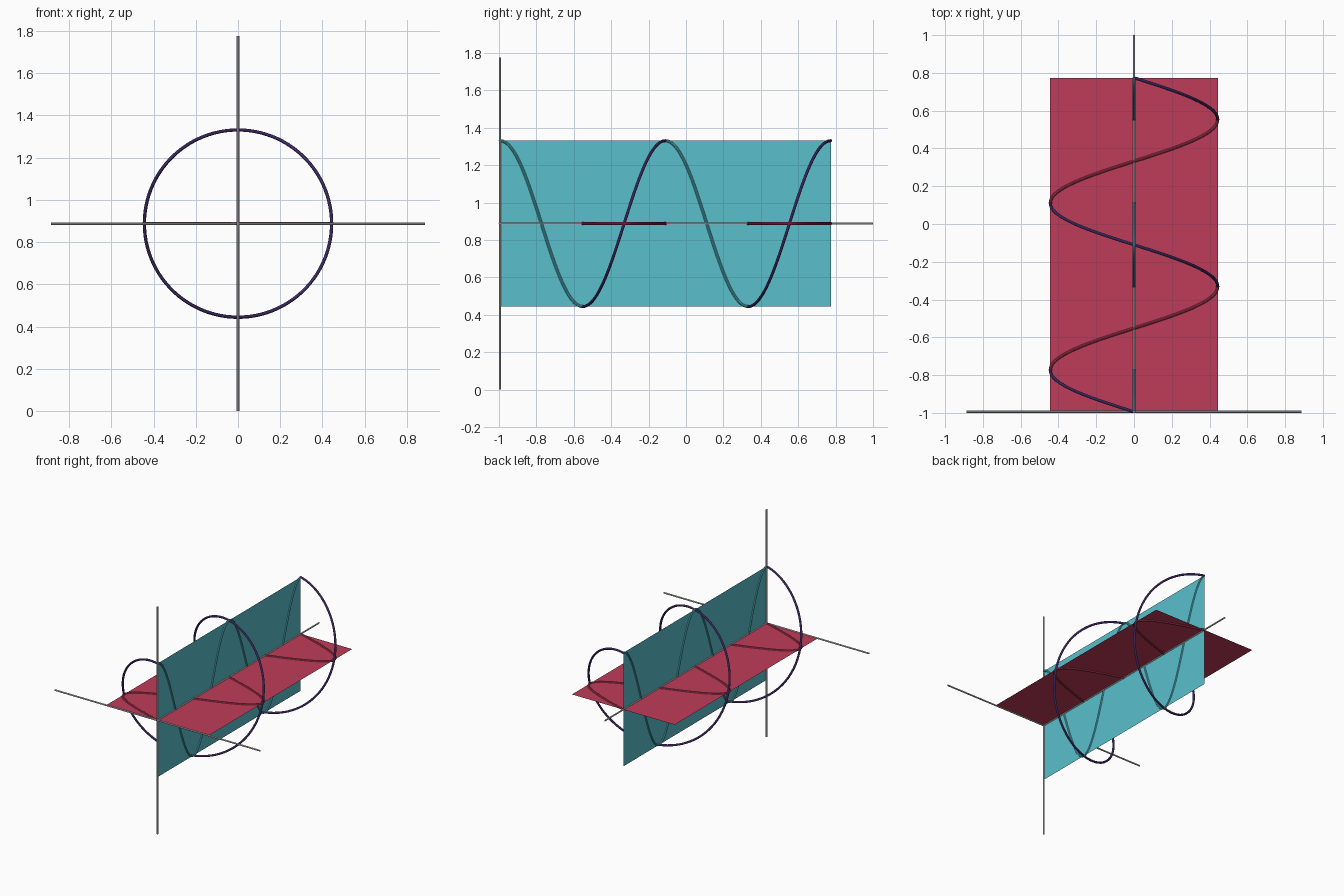
import bpy
from math import sin, cos, pi
from mathutils import Vector

if "Cube" in bpy.data.objects:
    bpy.data.objects.remove(bpy.data.objects["Cube"])

R = 0.4435            # wave amplitude
PERIOD = 0.884        # length of one turn
TURNS = 2
Y0 = -0.994           # start of the wave
ZC = 0.888            # height of the propagation axis
Y1 = Y0 + TURNS * PERIOD


def material(name, rgb):
    m = bpy.data.materials.new(name)
    m.diffuse_color = (*rgb, 1)
    m.use_nodes = True
    m.node_tree.nodes["Principled BSDF"].inputs["Base Color"].default_value = m.diffuse_color
    return m


TEAL = material("teal", (0.10, 0.52, 0.60))
RED = material("red", (0.52, 0.045, 0.10))
PURPLE = material("purple", (0.12, 0.06, 0.30))


def tube(name, points, radius, mat=None):
    """Round tube swept along a polyline, turned into a smooth mesh."""
    cu = bpy.data.curves.new(name, 'CURVE')
    cu.dimensions = '3D'
    cu.bevel_depth = radius
    cu.bevel_resolution = 3
    cu.use_fill_caps = True
    sp = cu.splines.new('POLY')
    sp.points.add(len(points) - 1)
    for p, co in zip(sp.points, points):
        p.co = (*co, 1)
    if mat:
        cu.materials.append(mat)
    ob = bpy.data.objects.new(name, cu)
    bpy.context.collection.objects.link(ob)
    bpy.ops.object.select_all(action='DESELECT')
    ob.select_set(True)
    bpy.context.view_layer.objects.active = ob
    bpy.ops.object.convert(target='MESH')
    bpy.ops.object.shade_smooth_by_angle()


def wave(name, ax, az, mat):
    """Sine path with amplitude ax sideways and az vertically."""
    n = 100 * TURNS
    pts = []
    for i in range(n + 1):
        a = 2 * pi * TURNS * i / n
        pts.append((-ax * sin(a), Y0 + (Y1 - Y0) * i / n, ZC + az * cos(a)))
    tube(name, pts, 0.008, mat)


def sheet(name, side, mat):
    """Flat rectangle along the axis, reaching +-side across it."""
    c0, c1 = Vector((0, Y0, ZC)), Vector((0, Y1, ZC))
    me = bpy.data.meshes.new(name)
    me.from_pydata([c0 - side, c0 + side, c1 + side, c1 - side], [], [(0, 1, 2, 3)])
    me.materials.append(mat)
    bpy.context.collection.objects.link(bpy.data.objects.new(name, me))


# Coordinate axes
tube("vertical_axis", [(0, Y0, 0), (0, Y0, 2 * ZC)], 0.006)
tube("horizontal_axis", [(-2 * R, Y0, ZC), (2 * R, Y0, ZC)], 0.006)
tube("propagation_axis", [(0, Y0, ZC), (0, 1, ZC)], 0.006)

# Planes of the two wave components
sheet("vertical_plane", Vector((0, 0, R)), TEAL)
sheet("horizontal_plane", Vector((R, 0, 0)), RED)

# Component waves and the helix they add up to
wave("vertical_wave", 0, R, TEAL)
wave("horizontal_wave", R, 0, RED)
wave("helix", R, R, PURPLE)
